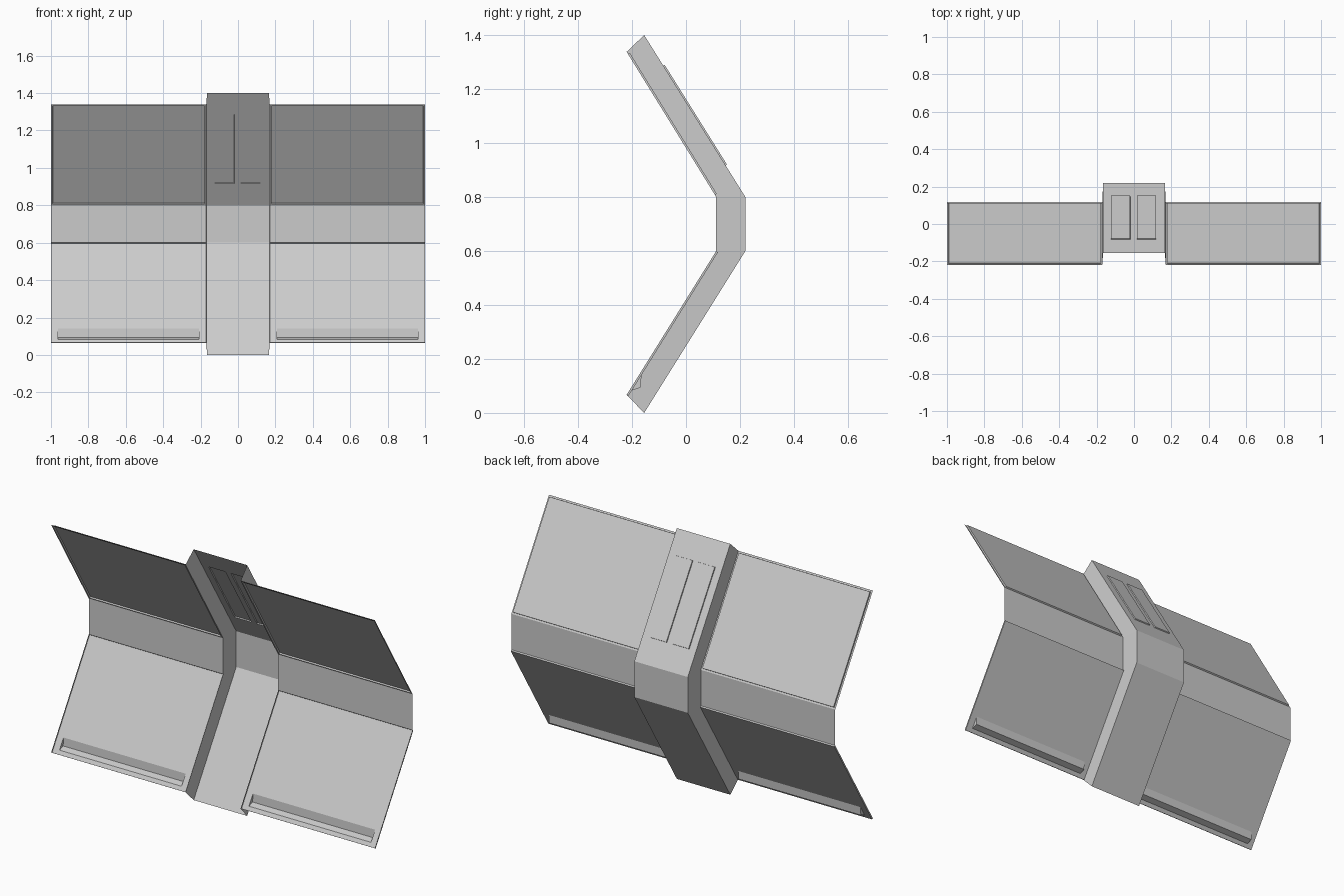
import bpy, bmesh
from mathutils import Vector

if "Cube" in bpy.data.objects:
    bpy.data.objects.remove(bpy.data.objects["Cube"])

# (y, z) bend lines: front one for the wings, rear one for the spine floor
FRONT = [(-0.22, 0.067), (0.112, 0.6), (0.112, 0.8), (-0.22, 1.338)]
REAR = [(-0.155, 0.0), (0.22, 0.6), (0.22, 0.8), (-0.155, 1.4)]
SPINE_X, WALL_X, TIP_X = 0.165, 0.17, 1.0


def strip(bm, left, right):
    """Skin two matching lines of points; returns the quads bottom to top."""
    a = [bm.verts.new(p) for p in left]
    b = [bm.verts.new(p) for p in right]
    return [bm.faces.new((a[i], b[i], b[i + 1], a[i + 1])) for i in range(len(a) - 1)]


def at_x(x, line):
    return [(x, y, z) for y, z in line]


def lerp_line(p, q, ts):
    return [tuple(Vector(p).lerp(Vector(q), t)) for t in ts]


def recess(bm, face, border, depth):
    """Leave a border round the face and push the middle in (or out)."""
    if border:
        bmesh.ops.inset_individual(bm, faces=[face], thickness=border)
    bmesh.ops.inset_individual(bm, faces=[face], thickness=0.001, depth=depth)


def make_object(name, bm):
    bmesh.ops.remove_doubles(bm, verts=bm.verts, dist=0.0002)
    mesh = bpy.data.meshes.new(name)
    bm.to_mesh(mesh)
    bm.free()
    obj = bpy.data.objects.new(name, mesh)
    bpy.context.collection.objects.link(obj)
    return obj


# Wings: folded sheet with a recessed panel above and below the bend
bm = bmesh.new()
lower, middle, upper = strip(bm, at_x(WALL_X, FRONT), at_x(TIP_X, FRONT))
for f in (lower, upper):
    recess(bm, f, 0.013, -0.008)

# Trough near the foot of the lower panel
bmesh.ops.inset_individual(bm, faces=[lower], thickness=0.02)
lower.normal_update()
n, c = lower.normal.copy(), lower.calc_center_median()
opening = list(lower.verts)
for v in opening:
    v.co.x = 0.208 if v.co.x < 0.5 else 0.962
    v.co.z = 0.083 if v.co.z < c.z else 0.14
    v.co.y = c.y - n.z * (v.co.z - c.z) / n.y      # stay on the panel plane
bl, br, tr, tl = sorted(opening, key=lambda v: (v.co.z > 0.1, v.co.x if v.co.z < 0.1 else -v.co.x))
bmesh.ops.delete(bm, geom=[lower], context='FACES_ONLY')
il = bm.verts.new((0.208, -0.168, 0.094))
ir = bm.verts.new((0.962, -0.168, 0.094))
for vs in ((bl, br, ir, il), (il, ir, tr, tl), (bl, il, tl), (br, tr, ir)):
    bm.faces.new(vs)
wings = make_object("wings", bm)
wings.modifiers.new("Mirror", 'MIRROR')

# Spine: channel floor set behind the wings, joined to them by side walls
bm = bmesh.new()
strip(bm, at_x(-SPINE_X, REAR[:3]), at_x(SPINE_X, REAR[:3]))
strip(bm, at_x(-WALL_X, FRONT), at_x(-SPINE_X, REAR))
strip(bm, at_x(SPINE_X, REAR), at_x(WALL_X, FRONT))

# Upper spine floor, with two long panels pushed out to the rear
xs = [-SPINE_X, -0.123, -0.02, 0.015, 0.118, SPINE_X]
rows = lerp_line(REAR[2], REAR[3], (0, 0.195, 0.81, 1))
slots = []
for i in range(5):
    quads = strip(bm, at_x(xs[i], rows), at_x(xs[i + 1], rows))
    if i in (1, 3):
        slots.append(quads[1])
bm.normal_update()
for f in slots:
    recess(bm, f, 0, -0.006)
make_object("spine_channel", bm)
